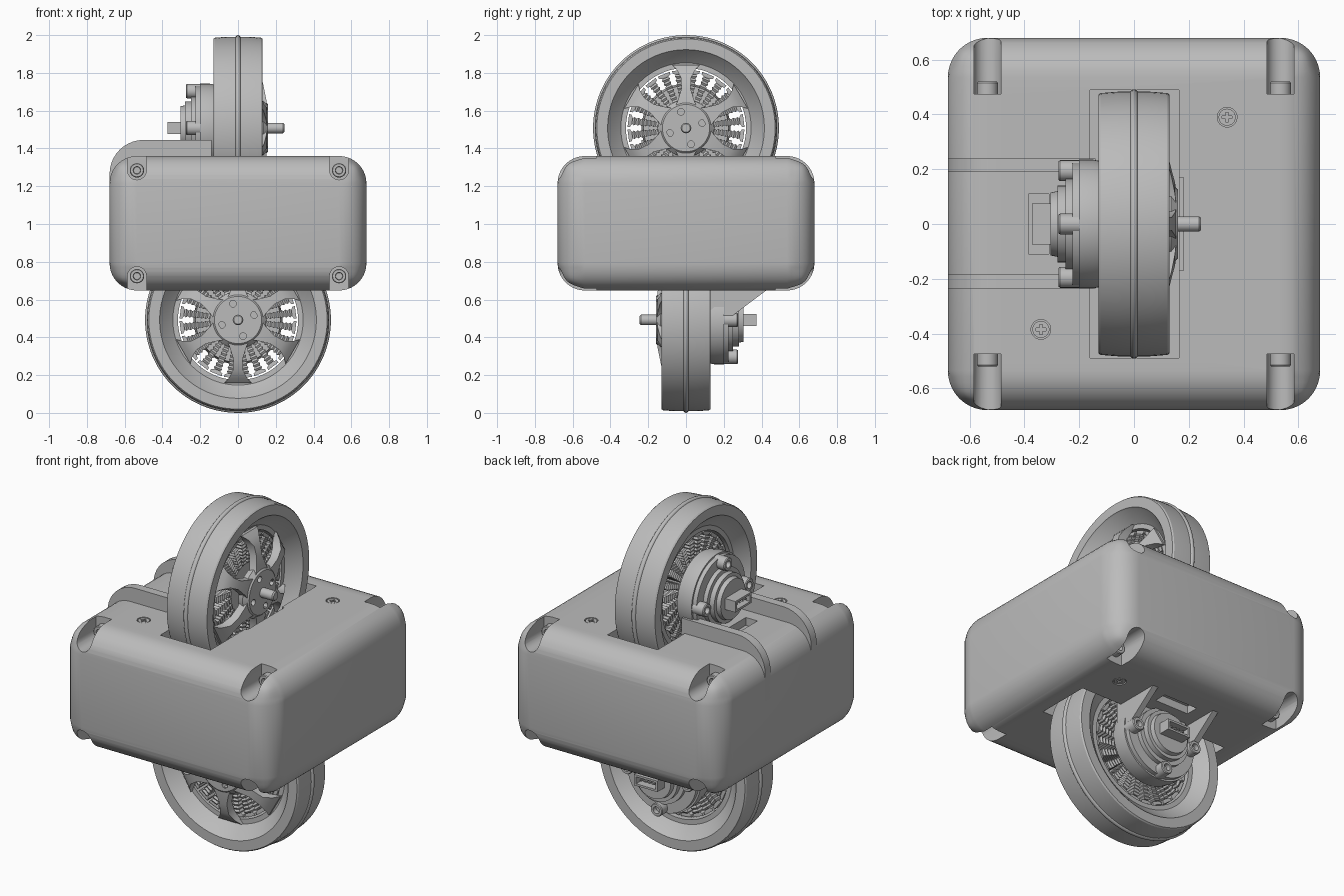
import bpy, bmesh, math
from mathutils import Matrix, Vector

if "Cube" in bpy.data.objects:
    bpy.data.objects.remove(bpy.data.objects["Cube"])

grey = bpy.data.materials.new("plain grey")
grey.use_nodes = True
COLOUR = (0.5, 0.5, 0.5, 1)
grey.diffuse_color = COLOUR
grey.node_tree.nodes["Principled BSDF"].inputs["Base Color"].default_value = COLOUR
TAU = math.tau
I = Matrix()


def finish(name, bm, m=I):
    bmesh.ops.recalc_face_normals(bm, faces=bm.faces[:])
    me = bpy.data.meshes.new(name)
    bm.to_mesh(me)
    bm.free()
    me.materials.append(grey)
    ob = bpy.data.objects.new(name, me)
    bpy.context.collection.objects.link(ob)
    ob.matrix_world = m
    smooth(ob)
    return ob


def select(ob):
    bpy.ops.object.select_all(action="DESELECT")
    ob.select_set(True)
    bpy.context.view_layer.objects.active = ob


def smooth(ob):
    select(ob)
    bpy.ops.object.shade_smooth_by_angle(angle=math.radians(32))


def cut(ob, cutters):
    """Subtract each cutter, then delete it."""
    bpy.context.view_layer.update()
    for c in cutters:
        mod = ob.modifiers.new("cut", "BOOLEAN")
        mod.operation, mod.object, mod.solver = "DIFFERENCE", c, "EXACT"
        select(ob)
        bpy.ops.object.modifier_apply(modifier=mod.name)
        bpy.data.objects.remove(c)
    smooth(ob)


def add_loft(bm, rings, closed=False):
    """Skin a list of equal-length rings of points."""
    vs = [[bm.verts.new(p) for p in r] for r in rings]
    n = len(vs[0])
    pairs = list(zip(vs, vs[1:])) + ([(vs[-1], vs[0])] if closed else [])
    for a, b in pairs:
        for i in range(n):
            j = (i + 1) % n
            bm.faces.new((a[i], a[j], b[j], b[i]))
    if not closed:
        bm.faces.new(vs[0])
        bm.faces.new(vs[-1])


def lathe(name, profile, m=I, seg=32, closed=False):
    """Revolve (x, r) points around the x axis."""
    bm = bmesh.new()
    ang = [TAU * i / seg for i in range(seg)]
    add_loft(bm, [[(x, r * math.cos(a), r * math.sin(a)) for a in ang]
                  for x, r in profile], closed)
    return finish(name, bm, m)


def box(name, lo, hi, m=I, bevel=0, seg=1):
    bm = bmesh.new()
    (x, y, z), (X, Y, Z) = lo, hi
    add_loft(bm, [[(x, y, h), (X, y, h), (X, Y, h), (x, Y, h)] for h in (z, Z)])
    if bevel:
        bmesh.ops.bevel(bm, geom=bm.edges[:], offset=bevel, segments=seg,
                        profile=0.5, affect="EDGES")
    return finish(name, bm, m)


def prism(name, pts, y0, y1, m=I):
    """Extrude (x, z) points along y."""
    bm = bmesh.new()
    add_loft(bm, [[(x, y, z) for x, z in pts] for y in (y0, y1)])
    return finish(name, bm, m)


def move(x, y, z):
    return Matrix.Translation((x, y, z))


def spun(a):
    return Matrix.Rotation(a, 4, "X")


def bars(name, sections, count, m, start=0.0):
    """Radial bars from (radius, x0, x1, half width) sections."""
    bm = bmesh.new()
    for k in range(count):
        r = spun(start + TAU * k / count)
        add_loft(bm, [[r @ Vector(p) for p in
                       ((a, -w, d), (b, -w, d), (b, w, d), (a, w, d))]
                      for d, a, b, w in sections])
    return finish(name, bm, m)


FLIP = Matrix.Rotation(math.pi, 4, Vector((1, -1, 0)))
UPPER = move(0, 0, 1.508)
LOWER = move(0, 0, 0.492) @ FLIP
CORE = move(0, 0, 1.004)
SIDES = {"upper": CORE, "lower": CORE @ FLIP}
TOP = 0.356        # half height of the housing
H = 0.68           # half width of the housing

# Housing with wheel wells, connector slots, screw seats and corner pockets
body = box("housing", (-H, -H, 1.004 - TOP), (H, H, 1.004 + TOP), I, 0.145, 10)
cutters = []
for m in SIDES.values():
    cutters.append(box("well", (-0.16, -0.49, 0.006), (0.165, 0.49, 0.5), m))
    cutters.append(box("hub_well", (0.1, -0.17, 0.15), (0.18, 0.17, 0.5), m))
    slot = box("slot", (-0.385, -0.11, 0.31), (-0.31, 0.11, 0.5), m)
    cutters.append(slot)
    for x, y in ((0.34, 0.39), (-0.34, -0.385)):
        seat = m @ move(x, y, TOP) @ Matrix.Rotation(-math.pi / 2, 4, "Y")
        cutters.append(lathe("seat", [(-0.012, 0.036), (0.05, 0.036)], seat))
for sx in (-1, 1):
    for sy in (-1, 1):
        for sz in (-1, 1):
            m = move(sx * 0.535, sy * 0.475, 1.004 + sz * 0.28)
            arc = [(0.05 * math.cos(TAU * i / 24), -sz * 0.05 * math.sin(TAU * i / 24))
                   for i in range(13)]
            pts = arc + [(-0.05, sz * 0.2), (0.05, sz * 0.2)]
            cutters.append(prism("pocket", pts, 0, sy * 0.4, m))
            head = m @ Matrix.Rotation(sy * math.pi / 2, 4, "Z")
            lathe("corner_bolt", [(-0.02, 0.038), (0.04, 0.038), (0.045, 0.034),
                                  (0.045, 0.02), (0.02, 0.018)], head, 24)
cut(body, cutters)

# Countersunk cross-head screws
for side, m in SIDES.items():
    for x, y in ((0.34, 0.39), (-0.34, -0.385)):
        seat = m @ move(x, y, TOP) @ Matrix.Rotation(-math.pi / 2, 4, "Y")
        s = lathe(side + "_screw", [(-0.02, 0.031), (-0.002, 0.031)], seat)
        cut(s, [box("cross", (-0.01, -a, -b), (0.01, a, b), seat)
                for a, b in ((0.018, 0.005), (0.005, 0.018))])

# Twin rails rising over the housing edge to the upper motor
R = 0.18
outline = [(-0.14, 1.3), (-0.14, 1.445)]
outline += [(-H + R - R * math.sin(t * TAU / 40), 1.445 - R + R * math.cos(t * TAU / 40))
            for t in range(11)]
outline += [(-H, 1.1), (-0.6, 1.1), (-0.6, 1.25), (-0.5, 1.3)]
for y in (-0.235, 0.19):
    prism("upper_rail", outline, y, y + 0.05)

# Sloping braces on the lower motor
for y in (-0.225, 0.19):
    prism("lower_brace", [(-0.13, -0.3), (-0.13, -0.01), (-0.23, -0.01),
                          (-0.43, -0.16), (-0.43, -0.3)], y, y + 0.035, LOWER)


def wheel_unit(side, m):
    # Crowned wheel, centre bead and flared rim
    lathe(side + "_wheel", [(-0.13, 0.472), (-0.122, 0.478), (-0.06, 0.483), (0.06, 0.483),
                            (0.122, 0.478), (0.13, 0.472), (0.13, 0.415), (0.122, 0.41),
                            (0.06, 0.345), (0.06, 0.318), (-0.07, 0.318), (-0.07, 0.345),
                            (-0.122, 0.41), (-0.13, 0.415)], m, 96, True)
    lathe(side + "_bead", [(0.014 * math.cos(TAU * i / 12), 0.478 + 0.014 * math.sin(TAU * i / 12))
                           for i in range(12)], m, 96, True)
    # Spoked hub with bolt holes and a shaft
    hub = lathe(side + "_hub", [(0.1, 0.14), (0.135, 0.15), (0.16, 0.125)], m, 48)
    holes = [lathe("hole", [(0.13, 0.018), (0.2, 0.018)],
                   m @ spun(TAU * k / 4 + 0.3) @ move(0, 0, 0.09), 16) for k in range(4)]
    cut(hub, holes)
    bars(side + "_spokes", [(0.1, 0.11, 0.155, 0.062), (0.15, 0.105, 0.15, 0.042),
                            (0.21, 0.09, 0.138, 0.024), (0.27, 0.07, 0.125, 0.028),
                            (0.31, 0.055, 0.1, 0.05), (0.335, 0.045, 0.075, 0.075)], 6, m)
    lathe(side + "_shaft", [(-0.1, 0.028), (0.238, 0.028), (0.245, 0.022)], m, 24)
    # Stator with ribbed windings
    lathe(side + "_stator_core", [(-0.13, 0.15), (0.05, 0.15)], m)
    ribs = []
    for i in range(15):
        w = (0.021 if i % 2 else 0.014) * (0.75 + 0.025 * i)
        ribs.append((0.14 + 0.0105 * i, -0.045 - w, 0.045 + w, w))
    bars(side + "_windings", ribs, 24, m, TAU / 48)
    bars(side + "_stator_teeth", [(0.285, -0.05, 0.05, 0.014), (0.295, -0.055, 0.055, 0.032),
                                  (0.308, -0.055, 0.055, 0.034)], 24, m, TAU / 48)
    # Motor mount, stepped cap and bolts
    lathe(side + "_motor_mount", [(-0.1, 0.225), (-0.15, 0.235), (-0.2, 0.235), (-0.2, 0.225),
                                  (-0.225, 0.225)], m, 64)
    lathe(side + "_motor_cap", [(-0.22, 0.165), (-0.25, 0.165), (-0.25, 0.14), (-0.28, 0.14),
                                (-0.28, 0.12), (-0.305, 0.115)], m, 48)
    for k in range(4):
        b = m @ spun(TAU * k / 4) @ move(0, 0, 0.195)
        lathe(side + "_mount_bolt", [(-0.2, 0.038), (-0.27, 0.038), (-0.275, 0.034),
                                     (-0.275, 0.02), (-0.25, 0.018)], b, 24)
    # Cable connector: open socket with pins
    plug = box(side + "_connector", (-0.372, -0.075, -0.032), (-0.3, 0.075, 0.032), m)
    cut(plug, [box("socket", (-0.4, -0.062, -0.02), (-0.325, 0.062, 0.02), m)])
    for y in (-0.04, -0.013, 0.013, 0.04):
        box(side + "_pin", (-0.36, y - 0.004, -0.004), (-0.32, y + 0.004, 0.004), m)


wheel_unit("upper", UPPER)
wheel_unit("lower", LOWER)
